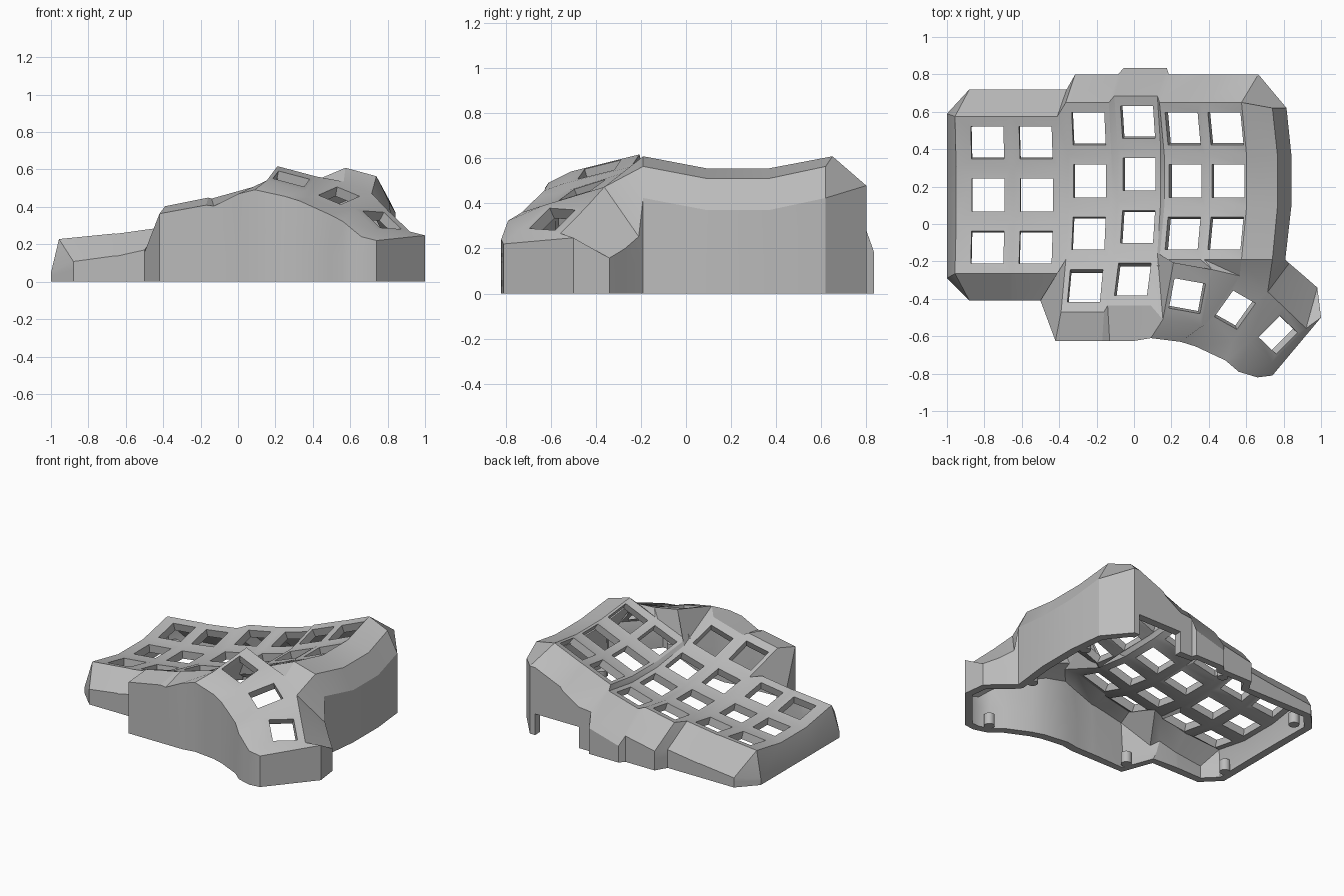
import bpy, bmesh, math
from mathutils import Vector as V

if "Cube" in bpy.data.objects:
    bpy.data.objects.remove(bpy.data.objects["Cube"])

grey = bpy.data.materials.new("light_grey")
grey.diffuse_color = (0.5, 0.5, 0.5, 1)
grey.use_nodes = True
grey.node_tree.nodes["Principled BSDF"].inputs["Base Color"].default_value = grey.diffuse_color

bm = bmesh.new()
cache = {}


def vert(p):
    key = tuple(round(c, 4) for c in p)
    if key not in cache:
        cache[key] = bm.verts.new(key)
    return cache[key]


def face(*pts):
    vs = list(dict.fromkeys(vert(p) for p in pts))
    if len(vs) > 2 and not bm.faces.get(vs):
        bm.faces.new(vs)


def key_frame(outer, hole):
    # square mount with an open middle
    for i in range(4):
        j = (i + 1) % 4
        face(outer[i], outer[j], hole[j], hole[i])


# finger columns: centre x, middle row y, middle z, sideways slope, rows, left and right half widths
COLS = [(-.78, .155, .185, .10, 3, .17, .12),
        (-.52, .155, .213, .14, 3, .12, .12),
        (-.235, .23, .26, .20, 4, .115, .115),
        (.03, .265, .31, .28, 4, .115, .115),
        (.275, .23, .415, .40, 3, .11, .11),
        (.505, .23, .507, .42, 3, .10, .10)]
PITCH = .28
CURVE = .34


def surf(c, dx, dy):
    cx, ym, zm, slope = COLS[c][:4]
    rise = CURVE * dy * dy
    return V((cx + dx - 1.2 * slope * rise, ym + dy, zm + slope * dx + rise))


def L(c, j):
    return surf(c, -COLS[c][5], PITCH * (1.5 - j))


def R(c, j):
    return surf(c, COLS[c][6], PITCH * (1.5 - j))


for c, col in enumerate(COLS):
    for r in range(col[4]):
        yc, h = PITCH * (1 - r), .087
        hole = [surf(c, sx * h, yc + sy * h) for sx, sy in ((-1, 1), (1, 1), (1, -1), (-1, -1))]
        key_frame([L(c, r), R(c, r), R(c, r + 1), L(c, r + 1)], hole)
        # webs between columns
        if c < 5 and r < min(col[4], COLS[c + 1][4]):
            face(R(c, r), L(c + 1, r), L(c + 1, r + 1), R(c, r + 1))

# shoulder strip beside the last column
S = [R(5, j) + V((.165, -.03 if j == 0 else 0, -.045)) for j in range(4)]
for j in range(3):
    face(R(5, j), S[j], S[j + 1], R(5, j + 1))

# thumb cluster: centre, half sideways vector, half backwards vector, back and front margins
THUMB = [((.285, -.385, .55), (.083, -.015, -.022), (.015, .08, .02), 2, 1.8),
         ((.54, -.46, .46), (.06, -.034, -.025), (.05, .07, .022), 2, 1.8),
         ((.77, -.593, .33), (.047, -.045, -.045), (.057, .057, -.004), 1.6, 1.6)]
T = []
for c, u, v, kb, kf in THUMB:
    c, u, v = V(c), V(u), V(v)
    hole = [c - u + v, c + u + v, c + u - v, c - u - v]
    w = u * 1.25
    outer = [c - w + v * kb, c + w + v * kb, c + w - v * kf, c - w - v * kf]
    key_frame(outer, hole)
    T.append(outer)
(BL1, BR1, FR1, FL1), (BL2, BR2, FR2, FL2), (BL3, BR3, FR3, FL3) = T
face(BR1, BL2, FL2, FR1)
face(BR2, BL3, FL3, FR2)

# webs joining the thumb cluster to the finger columns
face(R(3, 3), FL1, R(3, 4))
face(R(3, 3), BL1, FL1)
face(R(3, 3), L(4, 3), BL1)
face(L(4, 3), R(4, 3), BR1, BL1)
face(R(4, 3), L(5, 3), BR1)
face(L(5, 3), BL2, BR1)
face(L(5, 3), R(5, 3), BL2)
face(R(5, 3), S[3], BR2, BL2)

# outer wall, clockwise: each entry is a plate corner and its shoulder point on the outline
wall = []


def add(p, x, y, drop):
    wall.append((p, V((x, y, p.z - drop))))


# back wall, stepping out with the column stagger
add(L(0, 0), -1, .59, .18)
add(L(0, 0), -.88, .72, .16)
for c, y in enumerate((.72, .72, .80, .835, .80, .80)):
    for p in (L(c, 0), R(c, 0)):
        if p.x > -.9:
            add(p, p.x + .05, y, (.16, .16, .16, .22, .15, .13)[c])
        if c == 4 and p.x < .2:
            add(p, .28, y, .14)
add(R(5, 0), .665, .80, .13)
# right wall, slightly bowed
for p in S:
    add(p, .845 - .2 * (p.y - .235) ** 2, p.y, .14)
# thumb wall
for p, x, y, drop in ((BR2, .83, -.21, .22), (BL3, .90, -.27, .18), (BR3, .98, -.34, .11),
                      (BR3, 1, -.50, .02), (FR3, .74, -.81, .06), (FR3, .66, -.82, .04),
                      (FL3, .56, -.79, .07), (FR2, .49, -.73, .03), (FL2, .33, -.655, .02),
                      (FR1, .25, -.63, .03), (FL1, .09, -.61, .05)):
    add(p, x, y, drop)
# front wall of the two long columns, then the two short ones
for p, x in ((R(3, 4), 0), (L(3, 4), -.13), (R(2, 4), -.17), (L(2, 4), -.42)):
    add(p, x, -.625, .04)
add(L(2, 3), -.50, -.41, .14)
for p in (R(1, 3), L(1, 3), R(0, 3), L(0, 3)):
    add(p, min(max(p.x, -.88), -.50), -.41, .12)
# left wall
add(L(0, 3), -1, -.29, .18)
for j in (2, 1):
    add(L(0, j), -1, L(0, j).y, .15)


def levels(entry):
    p, s = entry
    return [p, s, V((s.x, s.y, min(.15, s.z * .6))), V((s.x, s.y, 0))]


for i, e in enumerate(wall):
    a, b = levels(e), levels(wall[(i + 1) % len(wall)])
    port = a[1].y > .79 and .27 < a[1].x < .6      # cable opening in the back wall
    for k in range(2 if port else 3):
        face(a[k], b[k], b[k + 1], a[k + 1])

bmesh.ops.recalc_face_normals(bm, faces=bm.faces)
if sum(f.normal.z * f.calc_area() for f in bm.faces) < 0:
    bmesh.ops.reverse_faces(bm, faces=bm.faces)
mesh = bpy.data.meshes.new("keyboard_case")
bm.to_mesh(mesh)
bm.free()
case = bpy.data.objects.new("keyboard_case", mesh)
bpy.context.collection.objects.link(case)
mesh.materials.append(grey)
solid = case.modifiers.new("thickness", 'SOLIDIFY')
solid.thickness = .055
solid.offset = -1
bpy.context.view_layer.objects.active = case
case.select_set(True)
bpy.ops.object.modifier_apply(modifier="thickness")
bpy.ops.object.shade_smooth_by_angle(angle=math.radians(25))

# screw posts along the inside of the wall
for x, y in ((-.88, .55), (-.93, -.2), (-.38, -.53), (.61, -.72), (.75, -.12), (.76, .42), (-.14, .72)):
    bpy.ops.mesh.primitive_cylinder_add(vertices=16, radius=.035, depth=.08, location=(x, y, .04))
    post = bpy.context.object
    post.name = "screw_post"
    post.data.materials.append(grey)
    bpy.ops.object.shade_smooth_by_angle(angle=math.radians(40))
